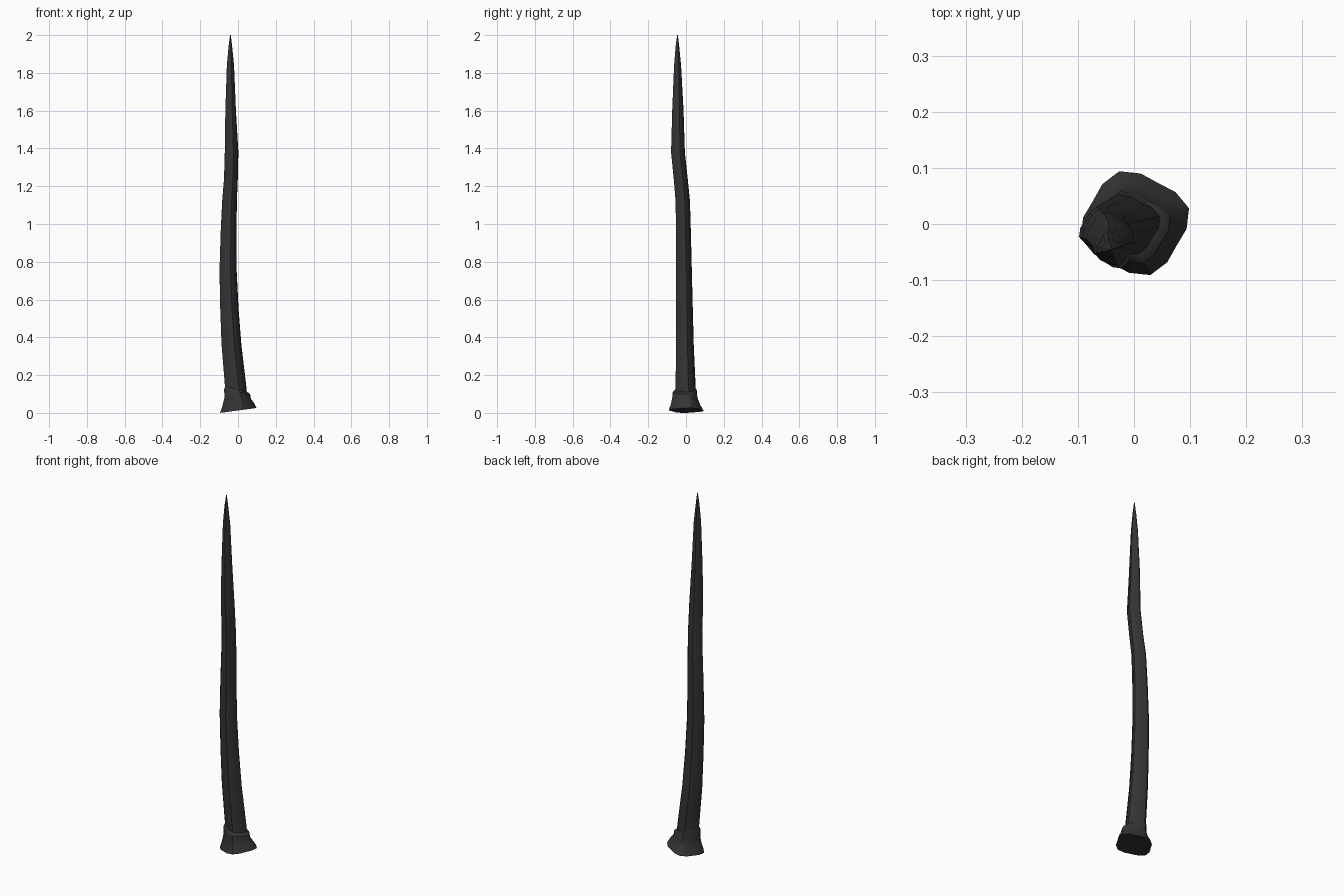
import bpy, bmesh, math

if "Cube" in bpy.data.objects:
    bpy.data.objects.remove(bpy.data.objects["Cube"])

SIDES = 16
TURN = math.radians(16)      # corner direction of the rounded-square section

mat = bpy.data.materials.new("dark_horn")
mat.diffuse_color = (0.035, 0.035, 0.037, 1)
mat.use_nodes = True
mat.node_tree.nodes["Principled BSDF"].inputs["Base Color"].default_value = mat.diffuse_color


def section(roundness):
    """Rounded square outline, scaled to fill -1..1 on both axes."""
    pts = []
    for i in range(SIDES):
        a = 2 * math.pi * i / SIDES
        r = 1 - roundness * (1 - math.cos(4 * a)) / 2
        pts.append((r * math.cos(a + TURN), r * math.sin(a + TURN)))
    mx = max(abs(p[0]) for p in pts)
    my = max(abs(p[1]) for p in pts)
    return [(x / mx, y / my) for x, y in pts]


def loft(name, rings, roundness):
    """Skin rings of (z, xmin, xmax, ymin, ymax, tilt along x)."""
    bm = bmesh.new()
    outline = section(roundness)
    loops = []
    for z, x0, x1, y0, y1, tilt in rings:
        cx, cy, rx, ry = (x0 + x1) / 2, (y0 + y1) / 2, (x1 - x0) / 2, (y1 - y0) / 2
        loops.append([bm.verts.new((cx + rx * u, cy + ry * v, z + tilt * u))
                      for u, v in outline])
    for a, b in zip(loops, loops[1:]):
        for i in range(SIDES):
            j = (i + 1) % SIDES
            bm.faces.new((a[i], a[j], b[j], b[i]))
    bm.faces.new(loops[0][::-1])
    bm.faces.new(loops[-1])
    me = bpy.data.meshes.new(name)
    bm.to_mesh(me)
    bm.free()
    me.materials.append(mat)
    ob = bpy.data.objects.new(name, me)
    bpy.context.collection.objects.link(ob)
    bpy.ops.object.select_all(action='DESELECT')
    ob.select_set(True)
    bpy.context.view_layer.objects.active = ob
    bpy.ops.object.shade_smooth_by_angle(angle=math.radians(40))
    return ob


# Long bent spike, tapering to a point
loft("spike", [
    (0.07, -0.064, 0.050, -0.055, 0.052, 0),
    (0.14, -0.069, 0.044, -0.055, 0.051, 0),
    (0.36, -0.087, 0.018, -0.053, 0.041, 0),
    (0.55, -0.094, 0.003, -0.053, 0.036, 0),
    (0.75, -0.098, -0.007, -0.053, 0.031, 0),
    (0.95, -0.092, -0.008, -0.053, 0.026, 0),
    (1.12, -0.084, -0.006, -0.055, 0.021, 0),
    (1.24, -0.074, -0.001, -0.065, 0.009, 0),
    (1.38, -0.070, 0.002, -0.079, -0.006, 0),
    (1.60, -0.067, -0.011, -0.073, -0.013, 0),
    (1.84, -0.059, -0.021, -0.063, -0.026, 0),
    (1.94, -0.050, -0.031, -0.055, -0.036, 0),
    (2.00, -0.042, -0.038, -0.047, -0.043, 0),
], 0.17)

# Flared root with a tilted foot and a raised rim around the spike
loft("flared_root", [
    (0.013, -0.095, 0.098, -0.091, 0.094, 0.013),
    (0.045, -0.082, 0.086, -0.080, 0.075, 0.006),
    (0.080, -0.071, 0.068, -0.073, 0.060, -0.005),
    (0.112, -0.074, 0.064, -0.070, 0.058, -0.012),
    (0.125, -0.068, 0.050, -0.057, 0.053, -0.015),
], 0.15)
